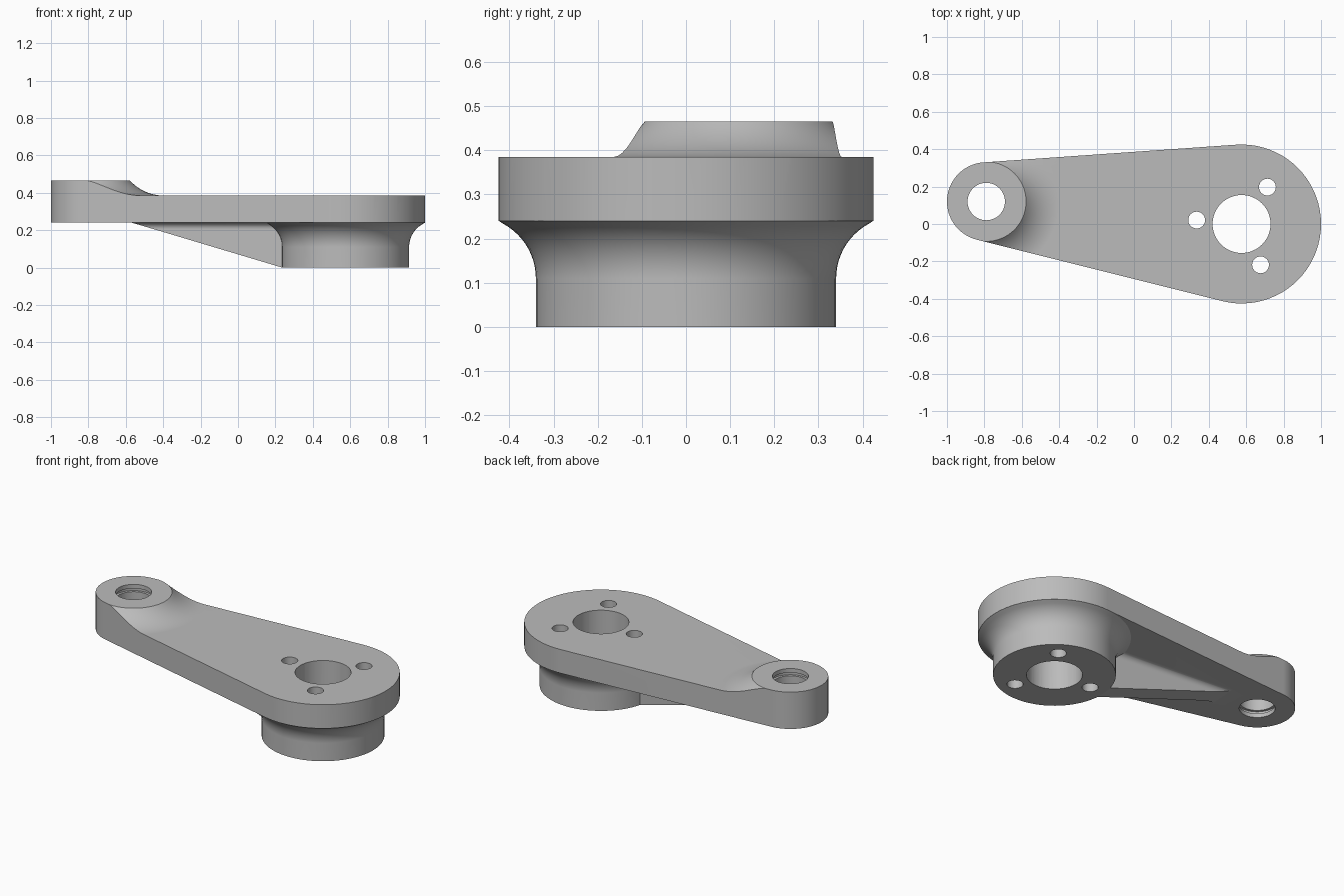
import bpy, bmesh
from math import sin, cos, acos, atan2, pi, radians, hypot
from mathutils import Matrix, Vector

if "Cube" in bpy.data.objects:
    bpy.data.objects.remove(bpy.data.objects["Cube"])

# Main dimensions
SMALL, R_SMALL = Vector((-0.79, 0.12, 0)), 0.21
BIG, R_BIG = Vector((0.575, 0, 0)), 0.425
Z_UNDER, Z_PLATE, Z_TOP = 0.24, 0.385, 0.465
AXIS = BIG - SMALL
PHI = atan2(AXIS.y, AXIS.x)

grey = bpy.data.materials.new("plain grey")
grey.use_nodes = True
colour = (0.5, 0.5, 0.5, 1)
grey.diffuse_color = colour
grey.node_tree.nodes["Principled BSDF"].inputs["Base Color"].default_value = colour


def finish(name, bm):
    bmesh.ops.remove_doubles(bm, verts=bm.verts, dist=1e-5)
    bmesh.ops.recalc_face_normals(bm, faces=bm.faces)
    mesh = bpy.data.meshes.new(name)
    bm.to_mesh(mesh)
    bm.free()
    mesh.materials.append(grey)
    obj = bpy.data.objects.new(name, mesh)
    bpy.context.collection.objects.link(obj)
    return obj


def extrude(bm, points, offset):
    face = bm.faces.new([bm.verts.new(p) for p in points])
    made = bmesh.ops.extrude_face_region(bm, geom=[face])["geom"]
    verts = [v for v in made if isinstance(v, bmesh.types.BMVert)]
    bmesh.ops.translate(bm, verts=verts, vec=offset)


def revolve(name, profile, centre, steps=72):
    """Spin a closed (radius, height) profile round a vertical axis."""
    bm = bmesh.new()
    verts = [bm.verts.new((r, 0, z)) for r, z in profile]
    edges = [bm.edges.new((a, b)) for a, b in zip(verts, verts[1:] + verts[:1])
             if a.co.x > 1e-6 or b.co.x > 1e-6]
    bmesh.ops.spin(bm, geom=verts + edges, cent=(0, 0, 0), axis=(0, 0, 1),
                   angle=2 * pi, steps=steps)
    bmesh.ops.translate(bm, verts=bm.verts, vec=centre)
    return finish(name, bm)


def combine(target, other, operation):
    other.hide_render = True
    mod = target.modifiers.new(other.name, "BOOLEAN")
    mod.operation, mod.solver, mod.object = operation, "EXACT", other
    bpy.context.view_layer.objects.active = target
    bpy.ops.object.modifier_apply(modifier=mod.name)
    bpy.data.objects.remove(other)


def arc(centre, radius, start, end, steps):
    return [(centre[0] + radius * cos(start + (end - start) * i / steps),
             centre[1] + radius * sin(start + (end - start) * i / steps))
            for i in range(steps + 1)]


# Tapered arm outline: two circles joined by their outer tangents
tilt = acos((R_SMALL - R_BIG) / AXIS.length)
outline = (arc(BIG, R_BIG, PHI - tilt, PHI + tilt, 40)
           + arc(SMALL, R_SMALL, PHI + tilt, PHI + 2 * pi - tilt, 36))
bm = bmesh.new()
extrude(bm, [(x, y, Z_UNDER) for x, y in outline], (0, 0, Z_TOP - Z_UNDER))
lever = finish("lever_arm", bm)

# Lower the plate, leaving the small end raised with a curved run-out
rise, run = Z_TOP - Z_PLATE, 0.18
bend = (run ** 2 + rise ** 2) / (2 * rise)
r0 = R_SMALL + 0.003
sweep = arc((r0 + run, Z_PLATE + bend), bend, -pi / 2 - atan2(run, bend - rise), -pi / 2, 12)
combine(lever, revolve("plate_relief", sweep + [(2.5, Z_PLATE), (2.5, 0.6), (r0, 0.6)],
                       SMALL, 96), "DIFFERENCE")

# Large hub below the plate, flared to the plate edge
flare = [p for p in arc((0.48, 0.11), 0.14, pi, pi / 2, 16) if p[1] < Z_UNDER - 0.004]
hub = [(0, 0), (0.34, 0)] + flare + [(R_BIG - 0.001, Z_UNDER), (0.4, 0.3), (0, 0.3)]
combine(lever, revolve("large_hub", hub, BIG, 80), "UNION")

# Wedge rib under the arm, with fillets where it meets the plate
half, fillet = 0.06, 0.035
side = [(half, 0.001)] + arc((half + fillet, Z_UNDER - fillet), fillet, pi, pi / 2, 6)
side.append((half + fillet, 0.3))
section = side + [(-y, z) for y, z in reversed(side)]
bm = bmesh.new()
extrude(bm, [(0.2, y, z) for y, z in section], (1.1, 0, 0))
slope = Vector((0.805, 0, Z_UNDER))
bmesh.ops.bisect_plane(bm, geom=bm.verts[:] + bm.edges[:] + bm.faces[:],
                       plane_co=(0.335, 0, 0), plane_no=(slope.z, 0, -slope.x),
                       clear_outer=True)
bmesh.ops.holes_fill(bm, edges=[e for e in bm.edges if e.is_boundary])
bmesh.ops.transform(bm, verts=bm.verts,
                    matrix=Matrix.Translation(BIG) @ Matrix.Rotation(PHI + pi, 4, "Z"))
combine(lever, finish("rib", bm), "UNION")


def drill(name, centre, radius, steps):
    tool = revolve(name, [(0, -0.1), (radius, -0.1), (radius, 0.6), (0, 0.6)], centre, steps)
    combine(lever, tool, "DIFFERENCE")


# Shaft hole and three bolt holes
drill("shaft_hole", BIG, 0.155, 48)
for k in range(3):
    a = PHI + pi + k * 2 * pi / 3
    drill("bolt_hole", BIG + 0.241 * Vector((cos(a), sin(a), 0)), 0.045, 24)

# Small end hole with a retaining groove near each mouth
bore, groove = 0.1, 0.115
profile = [(0, 0.1), (bore, 0.1)]
for z in (Z_UNDER + 0.025, Z_TOP - 0.045):
    profile += [(bore, z), (groove, z), (groove, z + 0.02), (bore, z + 0.02)]
profile += [(bore, 0.6), (0, 0.6)]
combine(lever, revolve("pin_hole", profile, SMALL, 48), "DIFFERENCE")

# Smooth curved walls, crisp rims
bpy.ops.object.select_all(action="DESELECT")
lever.select_set(True)
bpy.context.view_layer.objects.active = lever
bpy.ops.object.shade_smooth_by_angle(angle=radians(25))
weighted = lever.modifiers.new("even_shading", "WEIGHTED_NORMAL")
weighted.keep_sharp = True
